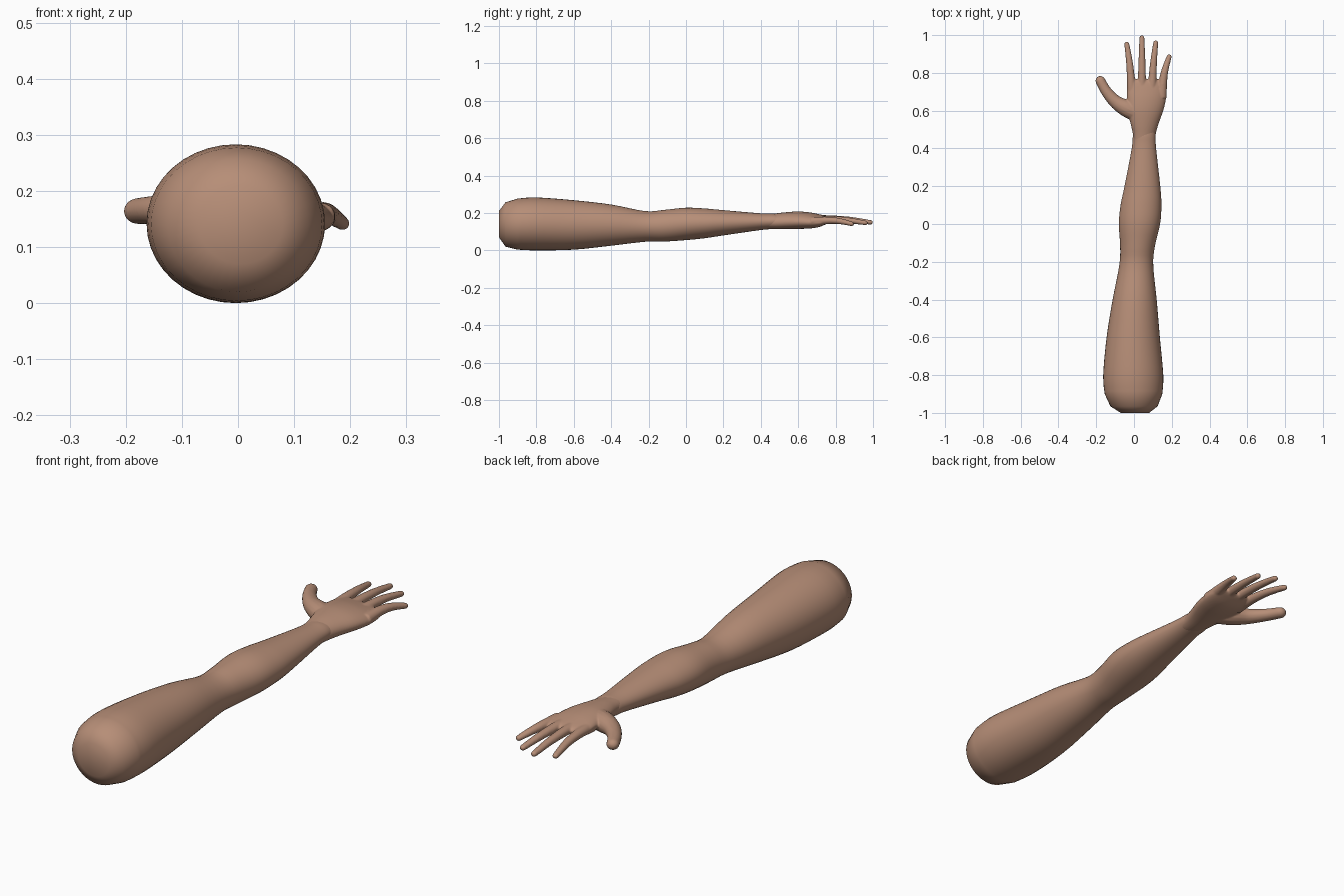
import bpy, bmesh
from math import cos, sin, tau, radians
from mathutils import Vector

cube = bpy.data.objects.get("Cube")
if cube:
    bpy.data.objects.remove(cube)

skin = bpy.data.materials.new("skin")
skin.use_nodes = True
skin.diffuse_color = (0.47, 0.27, 0.185, 1)
bsdf = skin.node_tree.nodes["Principled BSDF"]
bsdf.inputs["Base Color"].default_value = skin.diffuse_color
bsdf.inputs["Roughness"].default_value = 0.7


def smooth_rows(rows, steps):
    """Catmull-Rom curve through rows of numbers."""
    out = []
    for i in range(len(rows) - 1):
        a, b, c, d = (rows[max(0, min(len(rows) - 1, i + k))] for k in (-1, 0, 1, 2))
        for s in range(steps):
            t = s / steps
            out.append([q + t / 2 * (r - p + t * (2*p - 5*q + 4*r - w + t * (3*(q - r) + w - p)))
                        for p, q, r, w in zip(a, b, c, d)])
    return out + [list(rows[-1])]


def loft(bm, rings):
    """Skin a list of vertex loops and close both ends."""
    loops = [[bm.verts.new(p) for p in ring] for ring in rings]
    n = len(loops[0])
    for a, b in zip(loops, loops[1:]):
        for i in range(n):
            j = (i + 1) % n
            bm.faces.new((a[i], a[j], b[j], b[i]))
    bm.faces.new(loops[0][::-1])
    bm.faces.new(loops[-1])


def limb_rings(rows, sides=40, tilt=0.0):
    """Ellipses across y from rows of (y, left, right, bottom, top)."""
    rings = []
    for y, x0, x1, z0, z1 in rows:
        cx, cz, rx, rz = (x0 + x1) / 2, (z0 + z1) / 2, (x1 - x0) / 2, (z1 - z0) / 2
        rings.append([Vector((cx + rx * cos(tau * i / sides), y,
                              cz + rz * sin(tau * i / sides) - tilt * rx * cos(tau * i / sides)))
                      for i in range(sides)])
    return rings


def add_digit(bm, rows, flat=0.9, sides=16):
    """Tapered tube through rows of (x, y, z, radius) with a round tip."""
    rows = smooth_rows(rows, 5)
    pts = [Vector(r[:3]) for r in rows]
    radii = [r[3] for r in rows]
    end = (pts[-1] - pts[-2]).normalized()
    tip, r = pts[-1].copy(), radii[-1]
    for k in range(1, 6):
        a = radians(16 * k)
        pts.append(tip + end * r * sin(a))
        radii.append(r * cos(a))
    rings = []
    for i, p in enumerate(pts):
        d = (pts[min(i + 1, len(pts) - 1)] - pts[max(i - 1, 0)]).normalized()
        side = d.cross(Vector((0, 0, 1))).normalized()
        up = side.cross(d)
        rings.append([p + radii[i] * (side * cos(tau * k / sides) + up * flat * sin(tau * k / sides))
                      for k in range(sides)])
    loft(bm, rings)


def make(name, bm):
    bmesh.ops.recalc_face_normals(bm, faces=bm.faces)
    me = bpy.data.meshes.new(name)
    bm.to_mesh(me)
    bm.free()
    ob = bpy.data.objects.new(name, me)
    bpy.context.collection.objects.link(ob)
    me.materials.append(skin)
    return ob


# Upper arm with its rounded stump, elbow and forearm
stump = [(-1.0, -0.07, 0.08, 0.07, 0.21), (-0.965, -0.125, 0.125, 0.02, 0.257)]
limb = [(-0.9, -0.155, 0.15, 0.004, 0.277), (-0.8, -0.163, 0.155, 0.0, 0.283),
        (-0.6, -0.145, 0.137, 0.004, 0.268), (-0.4, -0.113, 0.12, 0.025, 0.245),
        (-0.22, -0.078, 0.102, 0.046, 0.21), (-0.12, -0.073, 0.11, 0.047, 0.216),
        (0.0, -0.08, 0.138, 0.055, 0.228), (0.1, -0.071, 0.145, 0.065, 0.224),
        (0.2, -0.05, 0.139, 0.08, 0.215), (0.4, -0.012, 0.117, 0.109, 0.198),
        (0.47, -0.006, 0.114, 0.115, 0.196), (0.52, 0.0, 0.11, 0.125, 0.187)]
bm = bmesh.new()
loft(bm, limb_rings(stump + smooth_rows(limb, 4)))
arm = make("arm", bm)

# Palm, running a little way back into the wrist
palm = [(0.4, -0.002, 0.107, 0.119, 0.188), (0.47, -0.005, 0.114, 0.115, 0.196),
        (0.53, -0.018, 0.13, 0.115, 0.203), (0.6, -0.035, 0.155, 0.116, 0.207),
        (0.66, -0.038, 0.169, 0.118, 0.202), (0.71, -0.037, 0.173, 0.126, 0.192),
        (0.75, -0.03, 0.168, 0.143, 0.181), (0.766, -0.015, 0.152, 0.155, 0.17)]
bm = bmesh.new()
loft(bm, limb_rings(smooth_rows(palm, 4), tilt=0.1))

# Four fingers: base x, tip x, tip y, height at base
for x0, x1, y1, z in [(-0.01, -0.038, 0.952, 0.168), (0.042, 0.042, 0.986, 0.168),
                      (0.093, 0.115, 0.959, 0.165), (0.146, 0.186, 0.885, 0.16)]:
    mid = (x0 + x1) / 2
    add_digit(bm, [(x0, 0.67, z - 0.005, 0.027), (x0 + (x1 - x0) * 0.2, 0.76, z, 0.022),
                   (mid, (0.76 + y1) / 2, z - 0.004, 0.018), (x1, y1, z - 0.018, 0.0135)])

# Thumb curving away from the palm
add_digit(bm, [(0.03, 0.58, 0.16, 0.045), (-0.035, 0.61, 0.163, 0.046),
               (-0.095, 0.645, 0.165, 0.036), (-0.145, 0.7, 0.166, 0.029),
               (-0.178, 0.758, 0.164, 0.026)])
hand = make("hand", bm)

# Fuse the digits into the palm
remesh = hand.modifiers.new("fuse", "REMESH")
remesh.mode = "VOXEL"
remesh.voxel_size = 0.004
remesh.use_smooth_shade = True
soften = hand.modifiers.new("soften", "SMOOTH")
soften.factor = 0.5
soften.iterations = 6

# Smooth skin shading
for ob in (arm, hand):
    bpy.ops.object.select_all(action="DESELECT")
    ob.select_set(True)
    bpy.context.view_layer.objects.active = ob
    bpy.ops.object.shade_smooth_by_angle(angle=radians(60))
